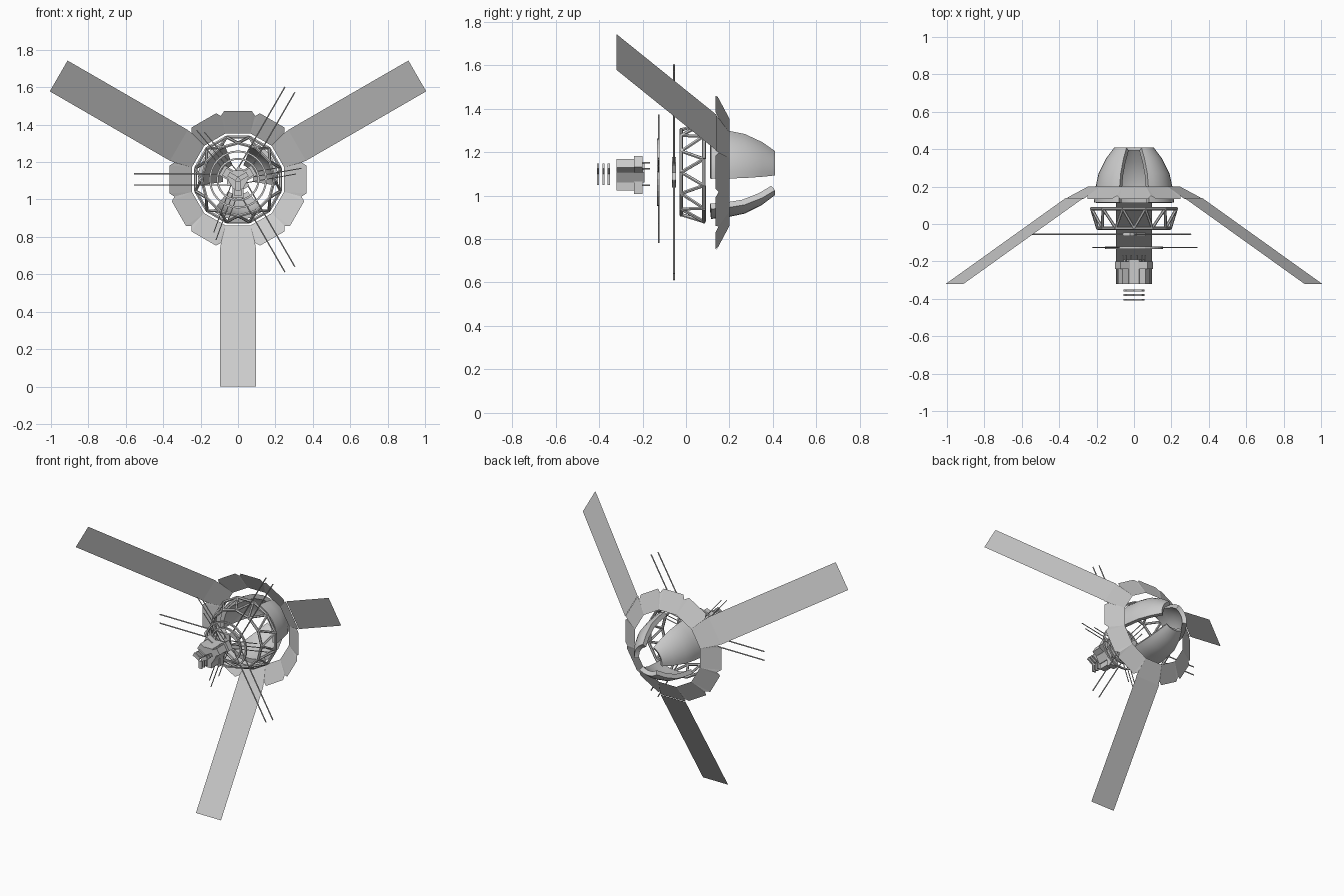
import bpy, bmesh, math
from mathutils import Vector

if "Cube" in bpy.data.objects:
    bpy.data.objects.remove(bpy.data.objects["Cube"], do_unlink=True)

C = 1.107                       # height of the main axis, which runs along y
ARMS = (30, 150, 270)           # directions of the three-fold parts

grey = bpy.data.materials.new("satellite grey")
grey.use_nodes = True
grey.diffuse_color = (0.6, 0.6, 0.6, 1)
grey.node_tree.nodes["Principled BSDF"].inputs["Base Color"].default_value = (0.6, 0.6, 0.6, 1)


def pt(r, deg, y, t=0.0):
    """Point at radius r, direction deg, depth y, with a sideways offset t."""
    a = math.radians(deg)
    return Vector((r * math.cos(a) - t * math.sin(a), y, C + r * math.sin(a) + t * math.cos(a)))


def finish(name, bm, smooth=False):
    bmesh.ops.recalc_face_normals(bm, faces=bm.faces)
    me = bpy.data.meshes.new(name)
    bm.to_mesh(me)
    bm.free()
    ob = bpy.data.objects.new(name, me)
    bpy.context.collection.objects.link(ob)
    me.materials.append(grey)
    if smooth:
        bpy.ops.object.select_all(action='DESELECT')
        ob.select_set(True)
        bpy.context.view_layer.objects.active = ob
        bpy.ops.object.shade_smooth_by_angle(angle=math.radians(35))
    return ob


def face(bm, pts):
    bm.faces.new([bm.verts.new(p) for p in pts])


def box(bm, deg, r0, r1, y0, y1, w):
    """Block reaching outward along one direction."""
    v = [bm.verts.new(pt(r, deg, y, t)) for r in (r0, r1) for y in (y0, y1) for t in (-w / 2, w / 2)]
    for f in ((0, 1, 3, 2), (4, 6, 7, 5), (0, 4, 5, 1), (2, 3, 7, 6), (0, 2, 6, 4), (1, 5, 7, 3)):
        bm.faces.new([v[i] for i in f])


def rod(bm, a, b, radius, sides=6):
    d = b - a
    q = d.to_track_quat('Z', 'Y')
    ends = []
    for base in (a, b):
        ends.append([bm.verts.new(base + q @ Vector((radius * math.cos(k * math.tau / sides),
                     radius * math.sin(k * math.tau / sides), 0))) for k in range(sides)])
    for k in range(sides):
        n = (k + 1) % sides
        bm.faces.new((ends[0][k], ends[0][n], ends[1][n], ends[1][k]))
    bm.faces.new(ends[0])
    bm.faces.new(ends[1])


def ring(bm, r, y, half, depth, sides=32):
    """Flat hoop with a rectangular section."""
    loops = [[bm.verts.new(pt(r + dr, 360 * k / sides, y + dy)) for k in range(sides)]
             for dr, dy in ((-half, -depth), (half, -depth), (half, depth), (-half, depth))]
    for j in range(4):
        p, q = loops[j], loops[(j + 1) % 4]
        for k in range(sides):
            n = (k + 1) % sides
            bm.faces.new((p[k], p[n], q[n], q[k]))


# Three swept-forward solar panels
bm = bmesh.new()
for d in ARMS:
    face(bm, [pt(0.365, d, 0.14, -0.095), pt(0.365, d, 0.14, 0.095),
              pt(1.107, d, -0.32, 0.095), pt(1.107, d, -0.32, -0.095)])
finish("solar_panels", bm)

# Notched conical collar of twelve plates
bm = bmesh.new()
for k in range(12):
    d = 30 * k
    half = 0.095 if d in ARMS else 0.075
    i0, i1 = pt(0.255, d - 15, 0.2), pt(0.255, d + 15, 0.2)
    o0, o1 = pt(0.365, d, 0.135, -half), pt(0.365, d, 0.135, half)
    n0, n1 = pt(0.352, d - 15, 0.15), pt(0.352, d + 15, 0.15)
    face(bm, [i0, i1, o1, o0])
    face(bm, [i0, o0, n0])
    face(bm, [i1, n1, o1])
bmesh.ops.remove_doubles(bm, verts=bm.verts, dist=0.0005)
finish("collar_plates", bm)

# Three curved rear petals
profile = [(0.115, 0.215), (0.2, 0.205), (0.27, 0.19), (0.35, 0.15), (0.41, 0.105)]
for n, d in enumerate(ARMS):
    bm = bmesh.new()
    rows = [[bm.verts.new(pt(r, d - 38 + 76 * j / 8, y)) for j in range(9)] for y, r in profile]
    for a, b in zip(rows, rows[1:]):
        for j in range(8):
            bm.faces.new((a[j], a[j + 1], b[j + 1], b[j]))
    bmesh.ops.recalc_face_normals(bm, faces=bm.faces)
    if bm.faces[0].normal.dot(bm.faces[0].calc_center_median() - Vector((0, 0.1, C))) < 0:
        bmesh.ops.reverse_faces(bm, faces=bm.faces)
    bmesh.ops.solidify(bm, geom=bm.faces[:], thickness=0.03)
    finish(f"rear_petal_{n + 1}", bm, True)

# Zigzag truss ring
bm = bmesh.new()
for k in range(12):
    d = 30 * k
    front, back = pt(0.195, d, -0.022), pt(0.235, d + 15, 0.082)
    rod(bm, front, pt(0.195, d + 30, -0.022), 0.009)
    rod(bm, back, pt(0.235, d + 45, 0.082), 0.009)
    rod(bm, front, back, 0.008)
    rod(bm, back, pt(0.195, d + 30, -0.022), 0.008)
finish("truss_ring", bm)

# Long paired antennas
bm = bmesh.new()
for d in (60, 180, 300):
    for t in (-0.03, 0.03):
        rod(bm, pt(0.03, d, -0.055, t), pt(0.555, d, -0.055, t), 0.004)
    box(bm, d, 0.02, 0.06, -0.065, -0.045, 0.07)
finish("long_antennas", bm)

# Short antennas with hoops
bm = bmesh.new()
for d in (10, 130, 250):
    for t, length in ((-0.025, 0.31), (0.0, 0.345), (0.025, 0.24)):
        rod(bm, pt(0.03, d, -0.125, t), pt(length, d, -0.125, t), 0.003)
for r in (0.11, 0.15):
    ring(bm, r, -0.127, 0.005, 0.006)
finish("short_antennas", bm)

# Instrument body with three lobes and rear pins
bm = bmesh.new()
rod(bm, Vector((0, -0.32, C)), Vector((0, -0.19, C)), 0.055)
for d in ARMS:
    box(bm, d, 0.03, 0.085, -0.32, -0.2, 0.045)
    box(bm, d, 0.03, 0.1, -0.24, -0.2, 0.06)
    for t in (-0.015, 0.015):
        rod(bm, pt(0.06, d, -0.2, t), pt(0.06, d, -0.165, t), 0.004)
finish("instrument_body", bm)

# Three stacked nose elements
bm = bmesh.new()
for y in (-0.355, -0.38, -0.405):
    for d in ARMS:
        box(bm, d, 0.008, 0.058, y - 0.005, y + 0.005, 0.025)
finish("nose_elements", bm)
